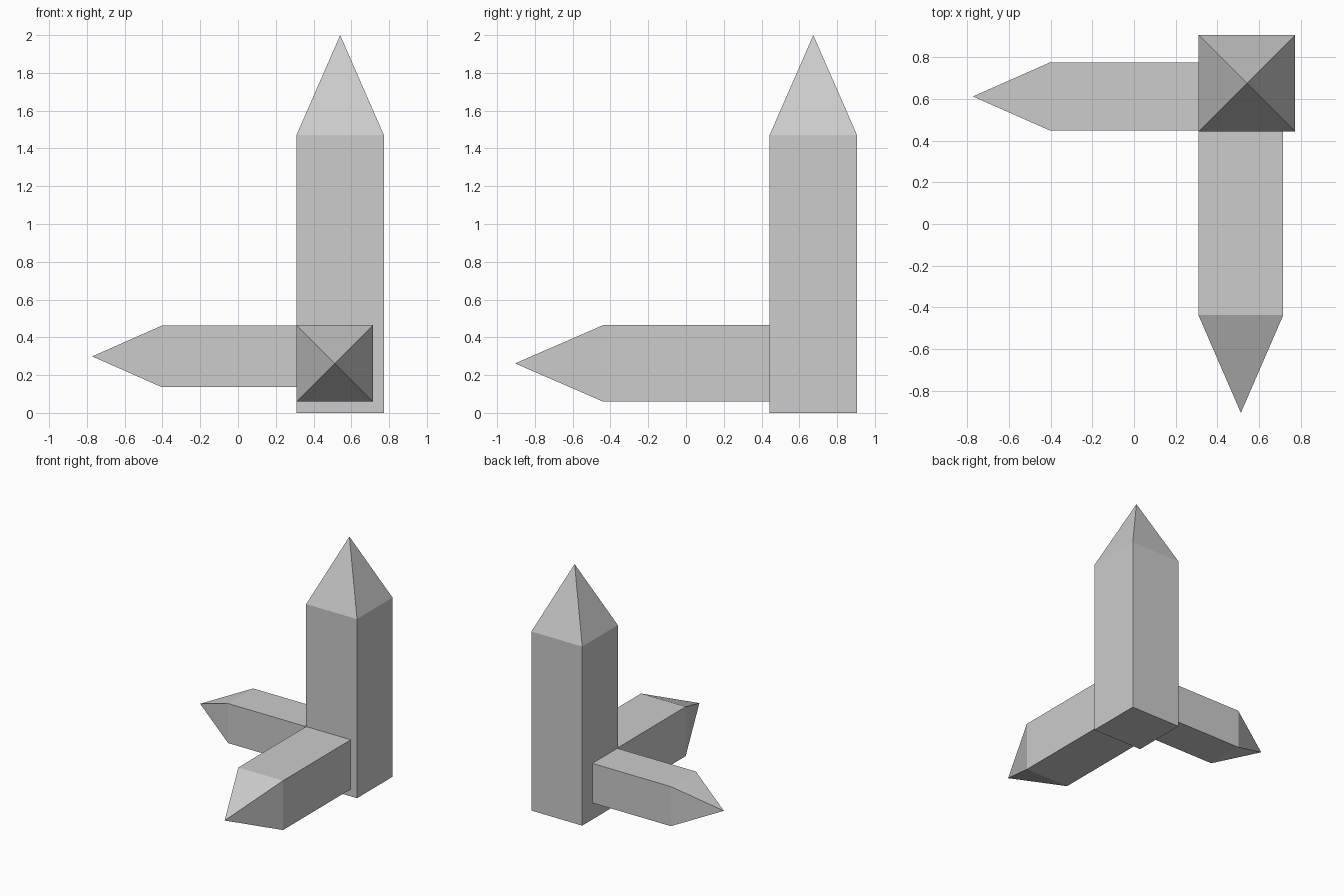
import bpy
import bmesh
from mathutils import Vector

cube = bpy.data.objects.get("Cube")
if cube:
    bpy.data.objects.remove(cube, do_unlink=True)

# One plain grey for every crystal
grey = bpy.data.materials.new("light_grey")
grey.use_nodes = True
colour = (0.604, 0.604, 0.604, 1)
grey.diffuse_color = colour
grey.node_tree.nodes["Principled BSDF"].inputs["Base Color"].default_value = colour


def crystal(name, centre, direction, width, shaft, tip):
    """Square shaft starting at centre, ending in a pyramid point."""
    d = Vector(direction)
    axis = max(range(3), key=lambda i: abs(d[i]))
    u, v = [Vector([float(i == k) for i in range(3)]) for k in range(3) if k != axis]
    base, h = Vector(centre), width / 2
    corners = [u * h + v * h, v * h - u * h, -u * h - v * h, u * h - v * h]

    bm = bmesh.new()
    low = [bm.verts.new(base + c) for c in corners]
    high = [bm.verts.new(base + c + d * shaft) for c in corners]
    apex = bm.verts.new(base + d * (shaft + tip))
    bm.faces.new(low)
    for i in range(4):
        j = (i + 1) % 4
        bm.faces.new((low[i], low[j], high[j], high[i]))
        bm.faces.new((high[i], high[j], apex))
    bmesh.ops.recalc_face_normals(bm, faces=bm.faces)

    mesh = bpy.data.meshes.new(name)
    bm.to_mesh(mesh)
    bm.free()
    mesh.materials.append(grey)
    bpy.context.collection.objects.link(bpy.data.objects.new(name, mesh))


# Tall upright pillar and two lying crystals that butt against it
crystal("upright_crystal", (0.541, 0.674, 0), (0, 0, 1), 0.462, 1.472, 0.528)
crystal("front_crystal", (0.512, 0.443, 0.262), (0, -1, 0), 0.406, 0.88, 0.468)
crystal("right_crystal", (0.31, 0.611, 0.299), (-1, 0, 0), 0.325, 0.714, 0.368)
